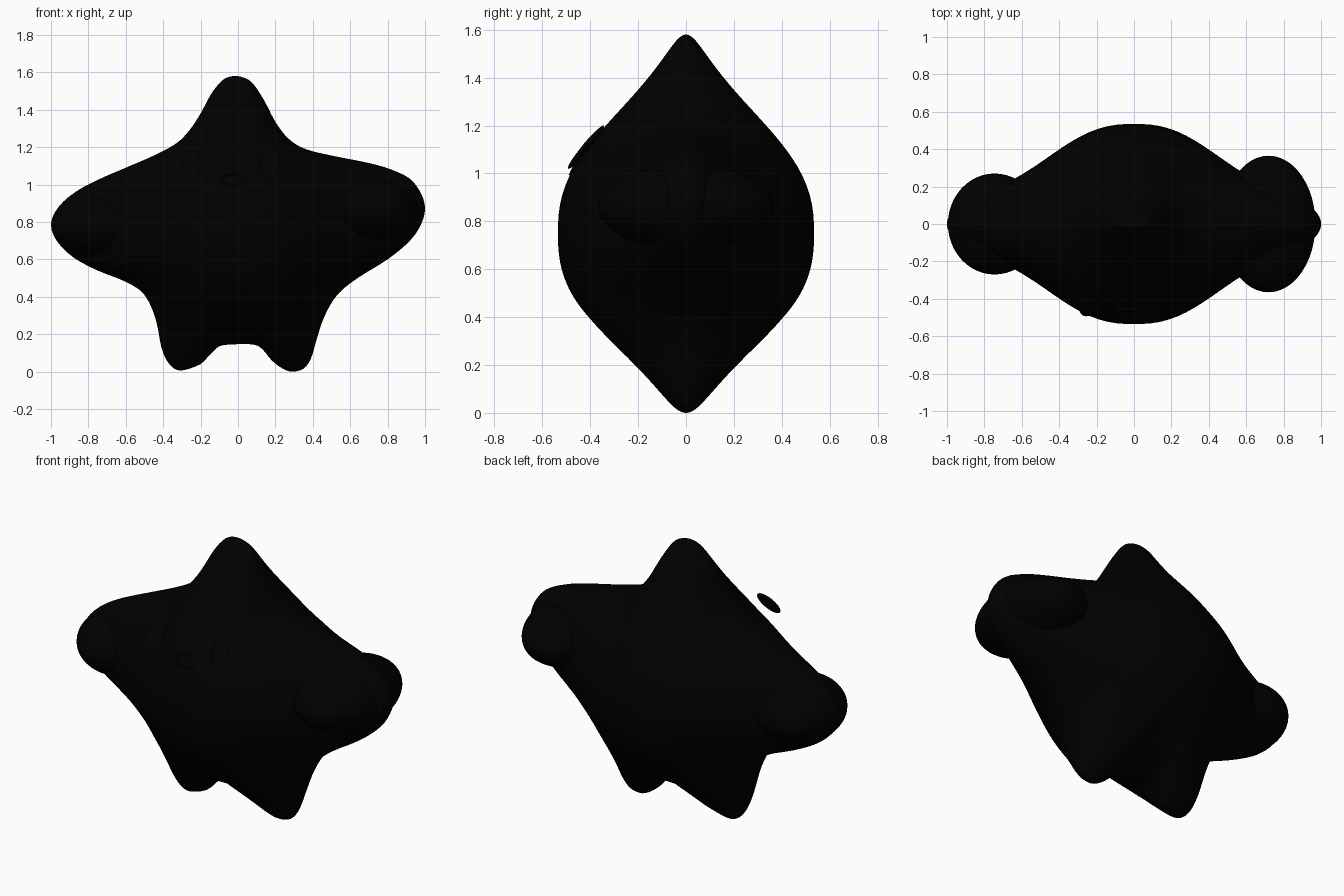
import bpy, bmesh, math
from mathutils import Vector

if "Cube" in bpy.data.objects:
    bpy.data.objects.remove(bpy.data.objects["Cube"])

black = bpy.data.materials.new("black")
black.diffuse_color = (0, 0, 0, 1)
black.use_nodes = True
black.node_tree.nodes["Principled BSDF"].inputs["Base Color"].default_value = black.diffuse_color


def finish(obj, name):
    obj.name = name
    obj.data.materials.append(black)
    for p in obj.data.polygons:
        p.use_smooth = True
    return obj


def ellipsoid(name, loc, radii, rot=(0, 0, 0)):
    bpy.ops.mesh.primitive_uv_sphere_add(segments=48, ring_count=24, location=loc, rotation=rot)
    obj = bpy.context.object
    obj.scale = radii
    return finish(obj, name)


# Front outline of the star body (x, z), counter-clockwise from the right arm tip
OUTLINE = [(1, .87), (.98, .95), (.92, 1.03), (.82, 1.08), (.7, 1.115), (.5, 1.155),
           (.36, 1.19), (.27, 1.245), (.2, 1.335), (.14, 1.45), (.08, 1.54), (.03, 1.572),
           (-.025, 1.58), (-.08, 1.56), (-.14, 1.49), (-.2, 1.38), (-.26, 1.29), (-.33, 1.22),
           (-.45, 1.155), (-.6, 1.09), (-.75, 1.025), (-.87, .96), (-.96, .88), (-1, .79),
           (-.97, .7), (-.88, .61), (-.75, .54), (-.6, .48), (-.5, .41), (-.44, .28),
           (-.41, .13), (-.375, .05), (-.33, .01), (-.28, .01), (-.2, .04), (-.15, .09),
           (-.1, .135), (-.03, .145), (.08, .145), (.13, .12), (.18, .06), (.24, .015),
           (.29, 0), (.35, .015), (.39, .07), (.42, .17), (.46, .29), (.53, .41),
           (.64, .5), (.8, .6), (.92, .7), (.98, .79)]
CENTRE = Vector((0, .75))
DEPTH = .535


def smooth_loop(points, steps):
    pts = [Vector(p) for p in points]
    n, out = len(pts), []
    for i in range(n):
        a, b, c, d = (pts[(i + k) % n] for k in (-1, 0, 1, 2))
        for j in range(steps):
            t = j / steps
            out.append(.5 * (2 * b + (c - a) * t + (2 * a - 5 * b + 4 * c - d) * t * t
                             + (3 * b - a - 3 * c + d) * t ** 3))
    return out


def half_depth(s, ray):
    # Bell-shaped belly fading into the limbs, rounded off at the outline
    r = s * ray.length
    side = (ray.x / ray.length) ** 2
    arm = .18 + .355 * math.exp(-4.7 * r ** 2.5)
    upright = .05 + .485 * math.exp(-3.7 * r ** 2.5)
    return (side * arm + (1 - side) * upright) * max(1 - s ** 5, 0) ** .5


# Puffed star body: rings from the front pole over the outline to the back pole
loop = smooth_loop(OUTLINE, 3)
RINGS = 64
bm = bmesh.new()
poles = [bm.verts.new((0, y, CENTRE.y)) for y in (-DEPTH, DEPTH)]
rings = []
for k in range(1, RINGS):
    a = math.pi * k / RINGS
    s, side = math.sin(a), (-1 if k < RINGS / 2 else 1)
    ring = []
    for p in loop:
        v = CENTRE + (p - CENTRE) * s
        ring.append(bm.verts.new((v.x, side * half_depth(s, p - CENTRE), v.y)))
    rings.append(ring)
n = len(loop)
for i in range(n):
    j = (i + 1) % n
    bm.faces.new((poles[0], rings[0][i], rings[0][j]))
    bm.faces.new((poles[1], rings[-1][j], rings[-1][i]))
    for r0, r1 in zip(rings, rings[1:]):
        bm.faces.new((r0[i], r1[i], r1[j], r0[j]))
bmesh.ops.recalc_face_normals(bm, faces=bm.faces)
mesh = bpy.data.meshes.new("star_body")
bm.to_mesh(mesh)
bm.free()
body = bpy.data.objects.new("star_body", mesh)
bpy.context.collection.objects.link(body)
finish(body, "star_body")

# Rounded pads on the arm ends
ellipsoid("left_arm_pad", (-.745, 0, .78), (.25, .27, .18))
ellipsoid("right_arm_pad", (.72, 0, .86), (.25, .365, .18))

# Flat oval eyes tilted with the face
for name, x, y, z, lean in (("left_eye", -.245, -.425, 1.1, 8), ("right_eye", .17, -.41, 1.12, -8)):
    ellipsoid(name, (x, y, z), (.05, .015, .105),
              (math.radians(-40), math.radians(lean), 0))

# Mouth: oval lip ring with a shallow fill
bpy.ops.mesh.primitive_torus_add(location=(-.03, -.463, 1.023), major_radius=.06, minor_radius=.012,
                                 major_segments=40, minor_segments=12,
                                 rotation=(math.radians(65), 0, 0))
lip = bpy.context.object
lip.scale = (1, .55, 1)
finish(lip, "mouth_lip")
ellipsoid("mouth_fill", (-.03, -.46, 1.023), (.055, .012, .03), (math.radians(-25), 0, 0))
